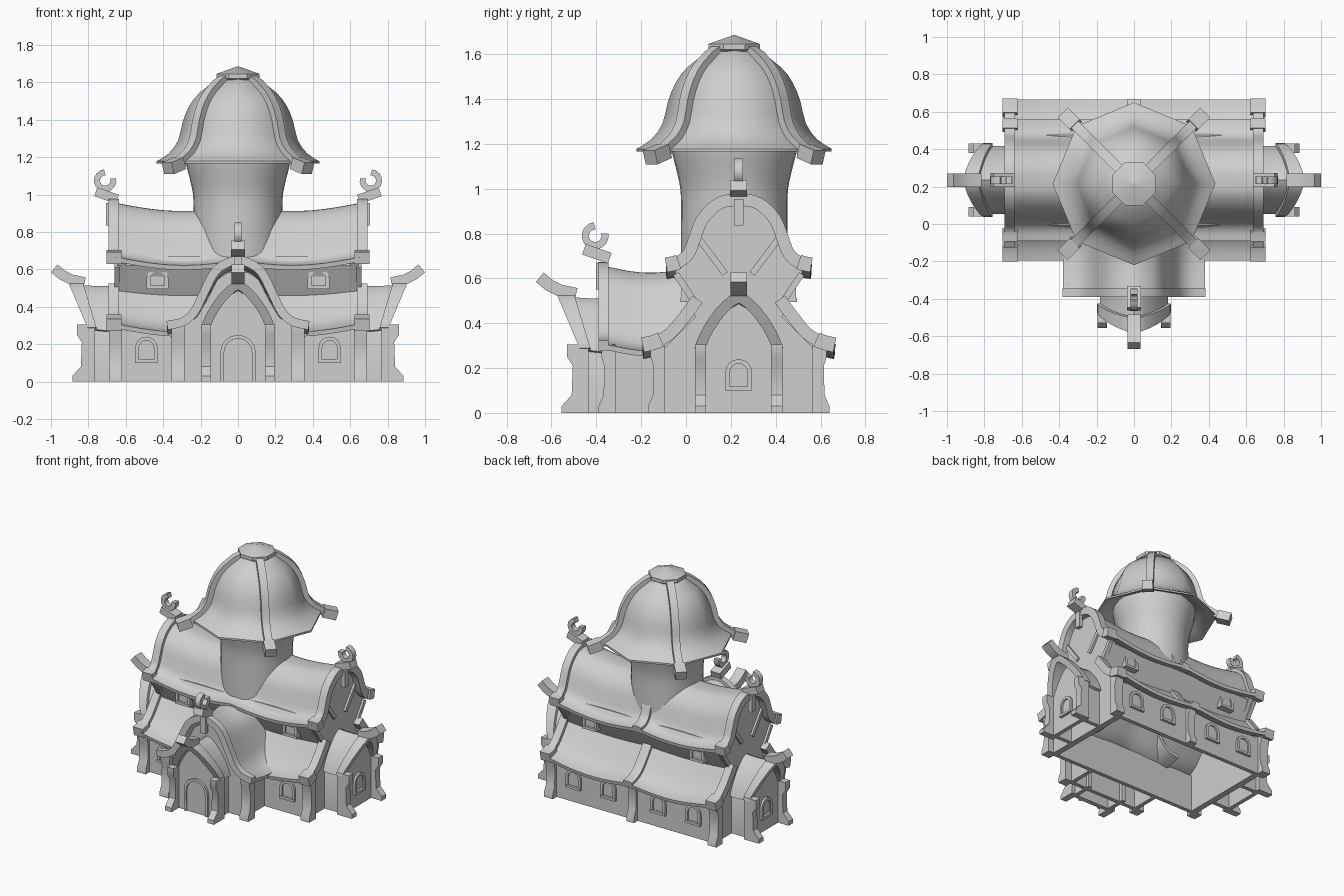
import bpy, bmesh
from math import pi, sin, cos
from mathutils import Matrix, Vector

cube = bpy.data.objects.get("Cube")
if cube:
    bpy.data.objects.remove(cube)

plaster = bpy.data.materials.new("plaster_grey")
plaster.use_nodes = True
plaster.diffuse_color = (0.62, 0.62, 0.62, 1)
plaster.node_tree.nodes["Principled BSDF"].inputs["Base Color"].default_value = (0.62, 0.62, 0.62, 1)


def turn(deg, x=0, y=0):
    return Matrix.Translation((x, y, 0)) @ Matrix.Rotation(deg * pi / 180, 4, "Z")


# Local frames: u points outward, v sideways, z up
CY = 0.235
EAST, WEST = turn(0, 0, CY), turn(180, 0, CY)
FRONT, BACK = turn(-90, 0, CY), turn(90, 0, CY)
MIDDLE, PORCH = turn(-90), turn(-90, 0, 0.33)
SWAP = turn(-90)


def build(name, verts, faces, frame, angle=0.6):
    mesh = bpy.data.meshes.new(name)
    bm = bmesh.new()
    vs = [bm.verts.new(frame @ Vector(v)) for v in verts]
    for f in faces:
        bm.faces.new([vs[i] for i in f])
    bmesh.ops.remove_doubles(bm, verts=bm.verts, dist=0.0001)
    bmesh.ops.recalc_face_normals(bm, faces=bm.faces)
    for f in bm.faces:
        f.smooth = True
    for e in bm.edges:
        e.smooth = e.calc_face_angle(pi) < angle
    bm.to_mesh(mesh)
    bm.free()
    mesh.materials.append(plaster)
    ob = bpy.data.objects.new(name, mesh)
    bpy.context.scene.collection.objects.link(ob)


def loft(name, rows, frame, angle=0.6):
    n = len(rows[0])
    faces = [(r * n + i, r * n + (i + 1) % n, (r + 1) * n + (i + 1) % n, (r + 1) * n + i)
             for r in range(len(rows) - 1) for i in range(n)]
    last = (len(rows) - 1) * n
    faces += [tuple(range(n)), tuple(range(last, last + n))]
    build(name, [p for row in rows for p in row], faces, frame, angle)


def prism(name, outline, u0, u1, frame):
    loft(name, [[(u, v, z) for v, z in outline] for u in (u0, u1)], frame)


def offset(path, t):
    out = []
    for i, p in enumerate(path):
        a, b = Vector(path[max(i - 1, 0)]), Vector(path[min(i + 1, len(path) - 1)])
        d = (b - a).normalized()
        out.append((p[0] - d.y * t, p[1] + d.x * t))
    return out


def flat(u, z=0):
    return 0


def shell(name, path, t_out, t_in, us, frame, sag=flat, lean=flat):
    """Thick strip following a (v, z) path, extruded through the u stations."""
    section = offset(path, t_out) + offset(path, -t_in)[::-1]
    loft(name, [[(u + lean(u, z), v, z + sag(u)) for v, z in section] for u in us], frame)


def bar(name, path, width, thick, frame):
    shell(name, path, thick / 2, thick / 2, (-width / 2, width / 2), frame @ SWAP)


def spline(pts, n=3):
    out = []
    for i in range(len(pts) - 1):
        a, b, c, d = [Vector(pts[min(max(j, 0), len(pts) - 1)]) for j in range(i - 1, i + 3)]
        for k in range(n):
            t = k / n
            out.append(tuple(b + 0.5 * t * (c - a + t * (2 * a - 5 * b + 4 * c - d + t * (3 * b - a - 3 * c + d)))))
    return out + [tuple(pts[-1])]


def both(half):
    return [(-v, z) for v, z in half[:0:-1]] + list(half)


def flip(path, s):
    return [(s * v, z) for v, z in path][::s]


def span(a, b, n):
    return [a + (b - a) * i / n for i in range(n + 1)]


def lathe(name, prof, n, frame, angle=0.6):
    loft(name, [[(r * cos(2 * pi * i / n), r * sin(2 * pi * i / n), z) for i in range(n)]
                for r, z in prof], frame, angle)


def post(name, u, v, frame, reach=1.0, width=0.05):
    side = [(0.09, 0), (0.09, 0.03), (0.045, 0.08), (0.04, 0.21), (0.065, 0.25), (0.065, 0.305)]
    outline = [(u - 0.03, 0)] + [(u + reach * d, z) for d, z in side] + [(u - 0.03, 0.305)]
    prism(name, outline, -width / 2, width / 2, frame @ Matrix.Translation((0, v, 0)) @ SWAP)


def arch(w, z0, h):
    top = z0 + h - w
    return [(-w, z0)] + [(-w * cos(pi * i / 8), top + w * sin(pi * i / 8)) for i in range(9)] + [(w, z0)]


def opening(name, u, v, z, frame, w=0.06, h=0.14, sill=True):
    f = frame @ Matrix.Translation((0, v, 0))
    shell(name + "_frame", arch(w, z, h), 0, 0.02, (u - 0.03, u + 0.015), f)
    prism(name + "_pane", arch(w - 0.015, z, h - 0.015), u - 0.03, u + 0.004, f)
    if sill:
        prism(name + "_sill", [(-w, z), (w, z), (w, z + 0.018), (-w, z + 0.018)], u - 0.03, u + 0.02, f)


def finial(name, u, z, frame):
    """Crescent on a tilted stem at the top of a gable."""
    bar(name + "_stem", [(u - 0.045, z), (u + 0.07, z + 0.04)], 0.076, 0.05, frame)
    bar(name + "_neck", [(u + 0.01, z), (u + 0.015, z + 0.065)], 0.04, 0.03, frame)
    arc = [(u + 0.02 + 0.044 * cos(a), z + 0.1 + 0.044 * sin(a)) for a in span(2.9, 7.8, 12)]
    bar(name + "_crescent", arc, 0.04, 0.032, frame)
    bar(name + "_pendant", [(u + 0.002, z - 0.02), (u + 0.002, z - 0.14)], 0.042, 0.03, frame)


# Roof profiles, from the ridge out to the eave
UPPER = spline(both([(0, 0.957), (0.07, 0.95), (0.13, 0.912), (0.175, 0.855), (0.207, 0.77),
                     (0.23, 0.715), (0.27, 0.68), (0.325, 0.667)]))
LOWER = spline([(0.19, 0.512), (0.25, 0.43), (0.31, 0.36), (0.37, 0.325), (0.43, 0.31)])
BELL = spline(both([(0, 0.655), (0.06, 0.64), (0.13, 0.59), (0.19, 0.475), (0.24, 0.375),
                    (0.3, 0.325), (0.38, 0.307)]))
ARCH = spline(both([(0, 0.52), (0.06, 0.483), (0.115, 0.418), (0.158, 0.345), (0.182, 0.283)]), 2)


def hall_sag(u):
    a = min(abs(u) / 0.66, 1)
    return -0.02 * (1 - a) - 0.035 * sin(pi * a)


def bell_sag(u):
    return -0.03 * sin(pi * min(max((0.36 - u) / 0.4, 0), 1))


def wing_lean(u, z):
    return (z - 0.3) * 0.42 * min(max((u - 0.66) / 0.14, 0), 1)


# Main hall: roofs, ribs and long walls
stations = span(-0.66, 0.66, 20)
shell("upper_roof", UPPER, 0, 0.025, stations, EAST, hall_sag)
for name, path in (("back_upper_rib", UPPER[len(UPPER) // 2:]), ("back_lower_rib", LOWER)):
    shell(name, path, 0.018, 0.03, (-0.035, 0, 0.035), EAST, hall_sag)
clerestory = [(0.17, 0.42), (0.195, 0.46), (0.272, 0.62), (0.24, 0.67), (0.2, 0.67)]
for side, frame in (("back", EAST), ("front", WEST)):
    shell(side + "_lower_roof", LOWER, 0, 0.025, stations, frame, hall_sag)
    prism(side + "_wall", [(0.33, 0), (0.36, 0), (0.36, 0.28), (0.33, 0.28)], -0.63, 0.63, frame)
    prism(side + "_clerestory", clerestory, -0.63, 0.63, frame)

for frame, xs in ((FRONT, (-0.49, 0.49)), (BACK, (-0.48, -0.2, 0.2, 0.48))):
    for x in xs:
        opening("wall_window", 0.36, x, 0.1, frame)
    for x in (-0.43, 0.43):
        opening("clerestory_window", 0.24, x, 0.495, frame, 0.058, 0.115)
    for x in (-0.655, 0.655):
        post("corner_post", 0.36, x, frame, 0.5, 0.07)
post("back_middle_post", 0.36, 0, BACK, 0.5, 0.06)

# Gable ends of the hall
gable = both([(0, 0.93), (0.07, 0.92), (0.12, 0.89), (0.165, 0.83), (0.195, 0.75), (0.225, 0.68),
              (0.285, 0.63), (0.2, 0.48), (0.25, 0.41), (0.31, 0.34), (0.36, 0.31), (0.36, 0)])
braces = [[(0.37, 0.27), (0.2, 0.44)], [(0.28, 0.62), (0.18, 0.47)], [(0.18, 0.78), (0.06, 0.62)]]
for side, frame in (("left", EAST), ("right", WEST)):
    prism(side + "_gable_wall", gable, 0.6, 0.645, frame)
    shell(side + "_gable_trim", UPPER, 0.02, 0.035, (0.635, 0.692), frame)
    for s in (1, -1):
        shell(side + "_lower_trim", flip(LOWER, s), 0.02, 0.035, (0.635, 0.692), frame)
        for eave in (UPPER[-4:], LOWER[-5:]):
            shell(side + "_eave_block", flip(eave, s), 0.026, 0.04, (0.624, 0.703), frame)
        for line in braces:
            shell(side + "_brace", flip(line, s), 0.014, 0.014, (0.63, 0.66), frame)
    finial(side + "_finial", 0.69, 0.975, frame)

# Side wings and front porch share one design
for side, frame in (("left_wing", EAST), ("right_wing", WEST), ("porch", PORCH)):
    body = both([(0, 0.487), (0.06, 0.45), (0.105, 0.39), (0.145, 0.315), (0.165, 0.27), (0.165, 0)])
    shell(side + "_walls", body, 0, 0.03, (0.62, 0.79), frame)
    prism(side + "_end_wall", body, 0.77, 0.8, frame)
    shell(side + "_roof", ARCH, 0, 0.025, span(0.6, 0.79, 5), frame,
          lambda u: -0.01 * sin(pi * (u - 0.6) / 0.19), wing_lean)
    shell(side + "_trim", ARCH, 0.017, 0.03, (0.76, 0.81), frame, flat, wing_lean)
    bar(side + "_horn", [(0.82, 0.53), (0.89, 0.545), (0.94, 0.57), (0.982, 0.605)], 0.072, 0.055, frame)
    for v in (-0.17, 0.17):
        post(side + "_post", 0.795, v, frame)
    if side == "porch":
        opening("door", 0.8, 0, 0, frame, 0.095, 0.25, False)
    else:
        opening(side + "_window", 0.8, 0, 0.1, frame)

# Middle section between hall and porch
bell_body = both([(0, 0.595), (0.06, 0.58), (0.11, 0.545), (0.16, 0.445), (0.22, 0.345), (0.3, 0.29), (0.3, 0)])
shell("entry_walls", bell_body, 0, 0.03, (0.1, 0.335), MIDDLE)
prism("entry_end_wall", bell_body, 0.315, 0.345, MIDDLE)
shell("entry_roof", BELL, 0, 0.025, span(-0.03, 0.37, 10), MIDDLE, bell_sag)
shell("entry_trim", BELL, 0.017, 0.03, (0.345, 0.39), MIDDLE)
finial("entry_finial", 0.385, 0.69, MIDDLE)
for v in (-0.32, 0.32):
    post("entry_post", 0.345, v, MIDDLE, 0.5, 0.07)

# Tower with hollow bell-shaped roof, ribs and cap
TOWER = turn(0, 0, 0.215)
neck = spline([(0.238, 0.55), (0.238, 0.8), (0.238, 0.97), (0.252, 1.06), (0.28, 1.175), (0.285, 1.26)])
lathe("tower_neck", neck, 32, TOWER)
dome = spline([(0.435, 1.178), (0.37, 1.22), (0.32, 1.29), (0.295, 1.39), (0.26, 1.475),
               (0.205, 1.545), (0.1, 1.625)], 2)
lathe("tower_roof", [(0.25, 1.255), (0.345, 1.21), (0.425, 1.165), (0.435, 1.165)] + dome, 8, TOWER, 0.9)
lathe("tower_cap", [(0.1, 1.605), (0.125, 1.62), (0.125, 1.645), (0.004, 1.685)], 8, TOWER @ turn(22.5))
for k in range(4):
    frame = TOWER @ turn(45 + 90 * k)
    bar("tower_rib", [(0.1, 1.615)] + dome[-2:0:-1] + [(0.43, 1.178), (0.475, 1.158)], 0.052, 0.05, frame)
    bar("tower_rib_end", [(0.44, 1.168), (0.53, 1.14)], 0.075, 0.065, frame)
